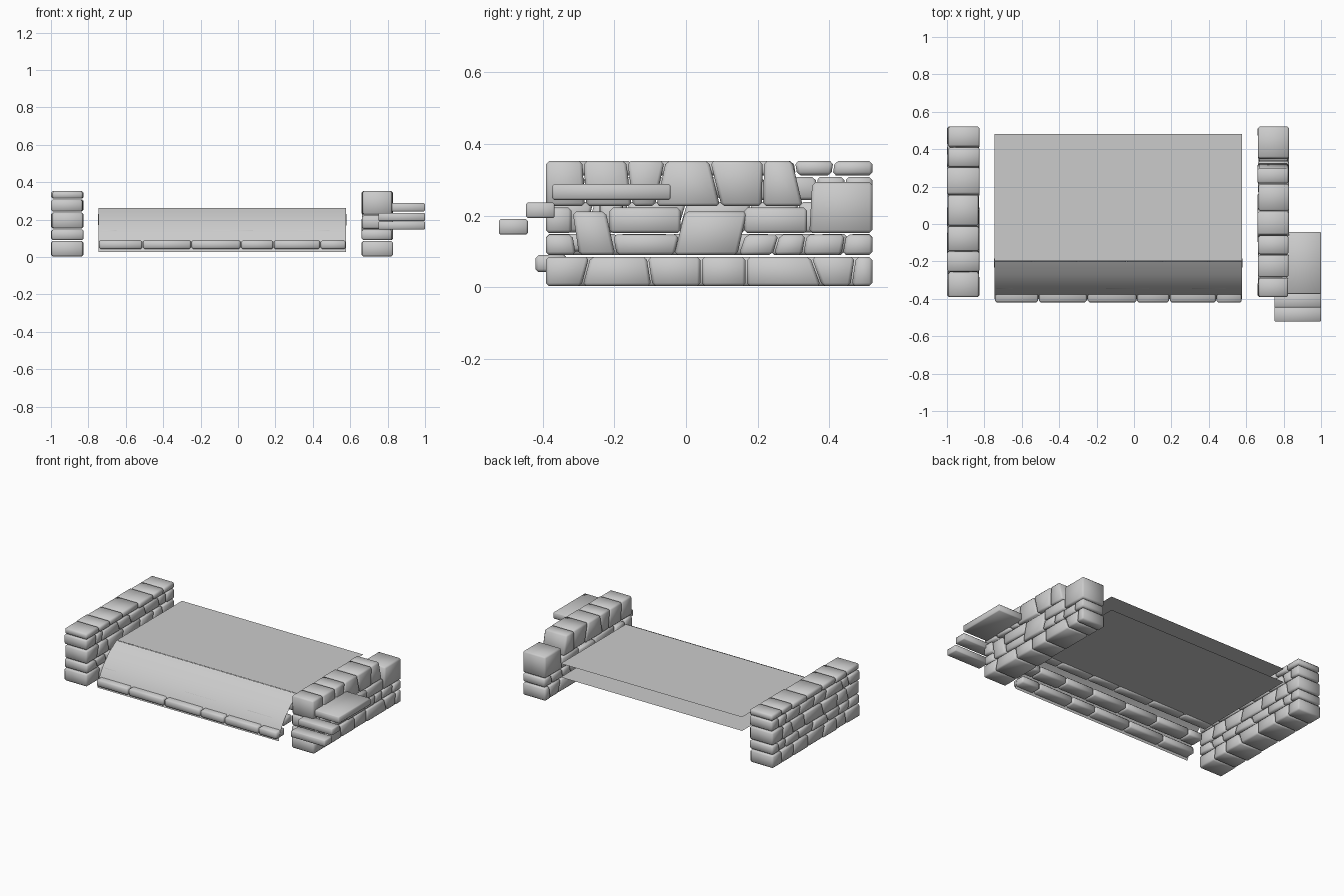
import bpy, bmesh, random

if "Cube" in bpy.data.objects:
    bpy.data.objects.remove(bpy.data.objects["Cube"])

random.seed(4)


def finish(bm, name, angle=None):
    bmesh.ops.recalc_face_normals(bm, faces=bm.faces)
    me = bpy.data.meshes.new(name)
    bm.to_mesh(me)
    bm.free()
    ob = bpy.data.objects.new(name, me)
    bpy.context.collection.objects.link(ob)
    for p in me.polygons:
        p.use_smooth = True
    if angle:
        bpy.ops.object.select_all(action='DESELECT')
        ob.select_set(True)
        bpy.context.view_layer.objects.active = ob
        bpy.ops.object.shade_smooth_by_angle(angle=angle)
    return ob


# One stone: four-sided face (a0..a1 at z0, b0..b1 at z1), extruded d0..d1
def stone(bm, z0, z1, a0, a1, b0, b1, d0, d1, along_x=False, gap=0.002):
    quad = [(a0 + gap, z0), (a1 - gap, z0), (b1 - gap, z1), (b0 + gap, z1)]
    rings = []
    for d in (d0, d1):
        rings.append([bm.verts.new((u, d, z) if along_x else (d, u, z)) for u, z in quad])
    p, q = rings
    bm.faces.new(p)
    bm.faces.new(q[::-1])
    for i in range(4):
        j = (i + 1) % 4
        bm.faces.new((p[i], q[i], q[j], p[j]))


# Single wide chamfer, shaded smooth, gives the pillowed stone look
def round_edges(bm, r, segs=1):
    bmesh.ops.recalc_face_normals(bm, faces=bm.faces)
    bmesh.ops.bevel(bm, geom=bm.edges[:], offset=r, segments=segs, profile=0.5,
                    affect='EDGES', clamp_overlap=True)


# A course of stones from a list of (bottom, top) joints
def course(bm, z0, z1, joints, d0, d1, along_x=False, jitter=0.007):
    for (a0, b0), (a1, b1) in zip(joints, joints[1:]):
        j0, j1 = random.uniform(0, jitter), random.uniform(0, jitter)
        stone(bm, z0, z1, a0, a1, b0, b1, d0 + j0, d1 - j1, along_x)


# Right wall: courses broken by a few taller stones, lower at the back
X0, X1 = 0.66, 0.83
bm = bmesh.new()
course(bm, 0.003, 0.085, [(-.393, -.393), (-.29, -.268), (-.095, -.108), (.042, .042),
       (.168, .168), (.378, .348), (.46, .472), (.522, .522)], X0, X1)
course(bm, 0.09, 0.147, [(-.393, -.393), (-.305, -.315)], X0, X1)
course(bm, 0.09, 0.147, [(-.195, -.205), (-.03, -.018)], X0, X1)
course(bm, 0.09, 0.147, [(.145, .165), (.243, .26), (.325, .335), (.435, .445),
       (.522, .522)], X0, X1)
course(bm, 0.09, 0.211, [(-.3, -.318), (-.195, -.222)], X0, X1, jitter=.003)
course(bm, 0.09, 0.211, [(-.035, -.005), (.145, .172)], X0, X1, jitter=.003)
for a, b in ((-.393, -.317), (-.215, -.013), (.16, .34)):
    course(bm, 0.151, 0.222, [(a, a), (b, b)], X0, X1)
course(bm, 0.151, 0.293, [(.342, .35), (.522, .522)], X0, X1, jitter=.002)
course(bm, 0.226, 0.352, [(-.393, -.393), (-.28, -.287), (-.15, -.165), (-.085, -.058),
       (.097, .066), (.213, .216), (.328, .298)], X0, X1)
round_edges(bm, 0.009)
finish(bm, "right_stone_wall")

# Left wall: five regular courses
bm = bmesh.new()
tops = [-.393, -.255, -.145, -.01, .155, .305, .41, .522]
other = [-.393, -.3, -.2, -.05, .08, .22, .36, .46, .522]
levels = [(.003, .085), (.09, .148), (.153, .238), (.243, .308), (.312, .352)]
for k, (z0, z1) in enumerate(levels):
    js = tops if k % 2 == 0 else other
    joints = []
    for i, y in enumerate(js):
        edge = i in (0, len(js) - 1)
        s = 0 if edge else random.uniform(-.014, .014) * (.3 if k == 4 else 1)
        o = 0 if edge or k == 4 else random.uniform(-.02, .02)
        joints.append((y + o + s, y + o - s))
    course(bm, z0, z1, joints, -1.0, -0.825)
round_edges(bm, 0.009)
finish(bm, "left_stone_wall")

# Stepped front stones, mostly hidden under the sloping sheet
bm = bmesh.new()
rows = [(.042, .09, -.422, -.33, [-.745, -.51, -.25, .015, .19, .44, .578]),
        (.1, .149, -.347, -.255, [-.745, -.64, -.4, -.16, .09, .3, .5, .578]),
        (.162, .238, -.243, -.175, [-.75, -.54, -.3, -.04, .16, .4, .582])]
for z0, z1, y0, y1, js in rows:
    course(bm, z0, z1, [(x, x) for x in js], y0, y1, True, .004)
round_edges(bm, 0.009)
finish(bm, "front_step_stones")


# Thin sheet swept across x along a y-z profile
def sheet(name, profile):
    bm = bmesh.new()
    a = [bm.verts.new((-.747, y, z)) for y, z in profile]
    b = [bm.verts.new((.577, y, z)) for y, z in profile]
    for i in range(len(profile) - 1):
        bm.faces.new((a[i], b[i], b[i + 1], a[i + 1]))
    # make the faces point upwards
    finish(bm, name, 0.4)


# Ground: curved front slope, flat top, and a second flat layer below
sheet("ground_slope", [(-.40, .027), (-.383, .08), (-.34, .15), (-.275, .215), (-.2, .262)])
sheet("ground_top", [(-.197, .262), (.482, .262)])
sheet("ground_lower_layer", [(-.2, .172), (.482, .172)])

# Side slabs leading up the outside of the right wall
for name, x0, y0, y1, z0, z1 in (("lower_step_slab", .75, -.522, -.441, .147, .19),
                                 ("middle_step_slab", .75, -.446, -.366, .193, .236),
                                 ("top_landing_slab", .79, -.373, -.043, .244, .288)):
    bm = bmesh.new()
    stone(bm, z0, z1, y0, y1, y0, y1, x0, 1.0, gap=0)
    round_edges(bm, 0.005)
    finish(bm, name)
